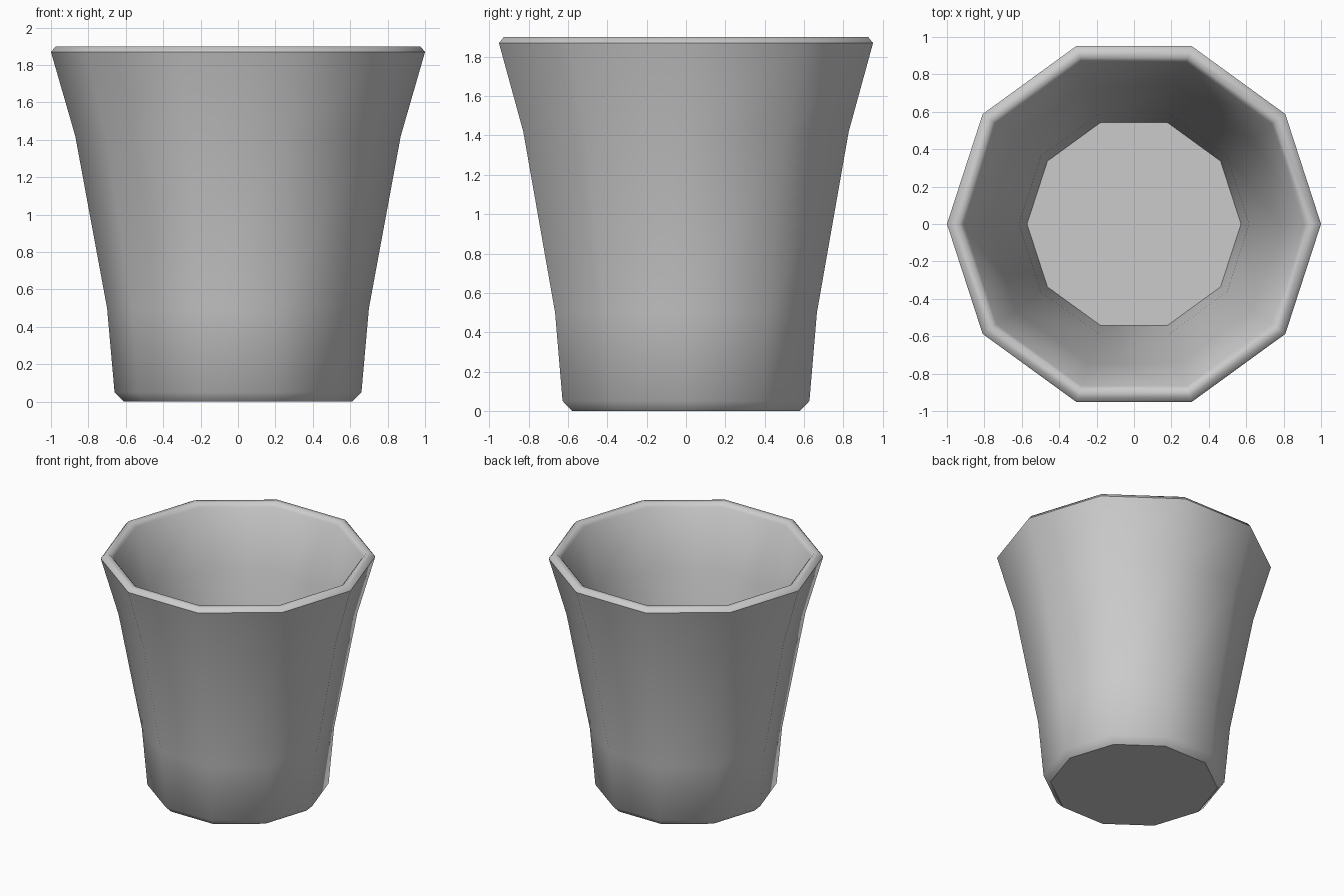
import bpy, bmesh, math

if "Cube" in bpy.data.objects:
    bpy.data.objects.remove(bpy.data.objects["Cube"])

SIDES = 10

# Corner radius and height, from the underside up the outside, over the rim and down the inside
PROFILE = [
    (0.61, 0.0), (0.66, 0.05), (0.70, 0.50), (0.87, 1.42), (1.0, 1.87),
    (0.975, 1.90), (0.935, 1.90), (0.91, 1.87),
    (0.785, 1.42), (0.615, 0.50), (0.572, 0.08),
]


def ring(bm, radius, z):
    step = 2 * math.pi / SIDES
    return [bm.verts.new((radius * math.cos(i * step), radius * math.sin(i * step), z))
            for i in range(SIDES)]


# Cup: ten-sided rings joined into one closed shell
bm = bmesh.new()
rings = [ring(bm, r, z) for r, z in PROFILE]
for lower, upper in zip(rings, rings[1:]):
    for i in range(SIDES):
        j = (i + 1) % SIDES
        bm.faces.new((lower[i], lower[j], upper[j], upper[i]))

# Underside and inner floor, with crisp borders
for cap in (rings[0], rings[-1]):
    face = bm.faces.new(cap)
    for edge in face.edges:
        edge.smooth = False
bmesh.ops.recalc_face_normals(bm, faces=bm.faces)

mesh = bpy.data.meshes.new("cup")
bm.to_mesh(mesh)
bm.free()
cup = bpy.data.objects.new("cup", mesh)
bpy.context.collection.objects.link(cup)

# Smooth walls, sharp rim
bpy.context.view_layer.objects.active = cup
cup.select_set(True)
bpy.ops.object.shade_smooth_by_angle(angle=math.radians(52), keep_sharp_edges=True)
